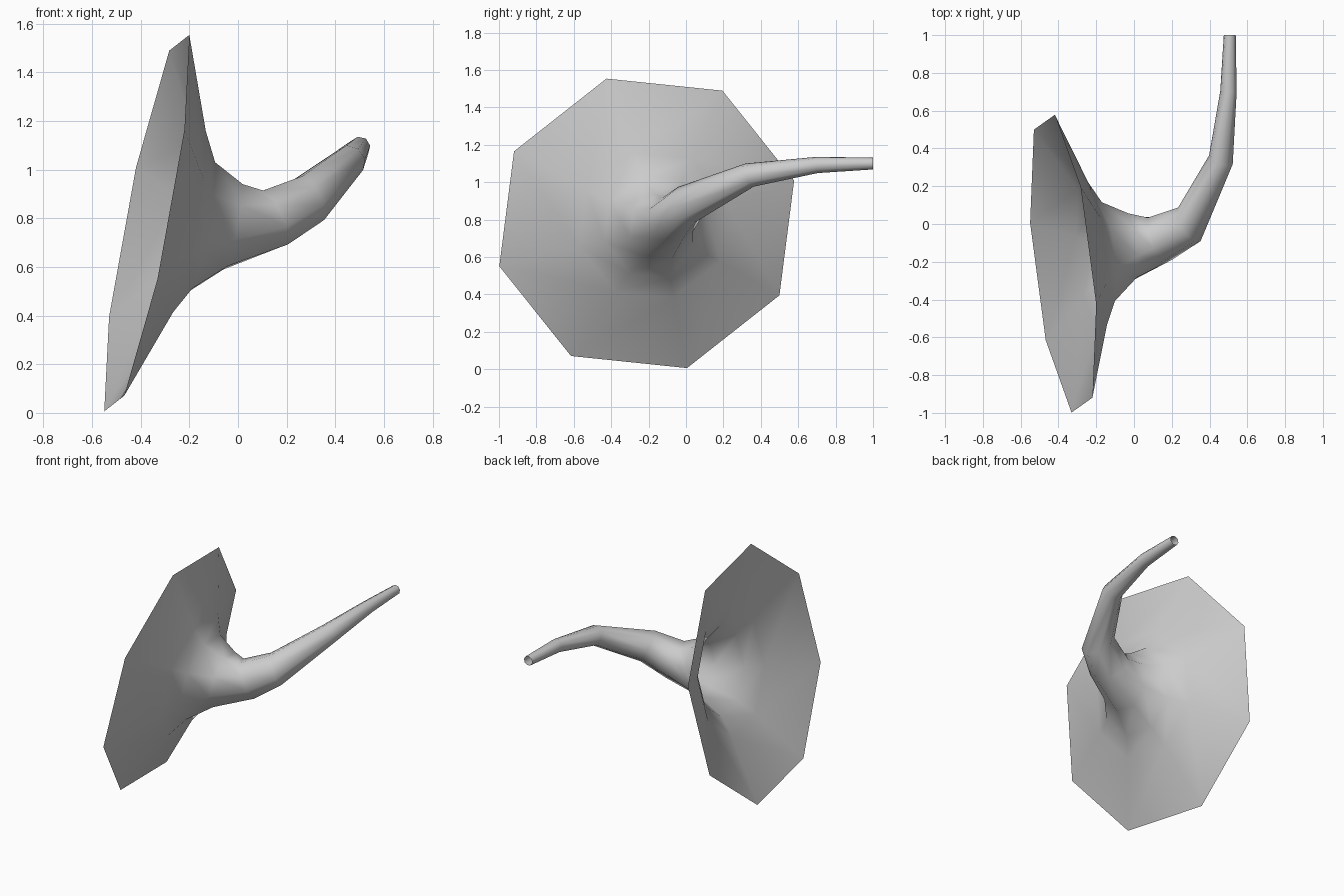
import bpy
import bmesh
from math import cos, sin, tau
from mathutils import Vector

if "Cube" in bpy.data.objects:
    bpy.data.objects.remove(bpy.data.objects["Cube"])

SIDES = 8

# Horn stations from bell rim to mouthpiece: centre, axis, radius
BELL_AXIS = (0.976, 0.110, -0.190)
stations = [
    ((-0.375, -0.210, 0.780), BELL_AXIS, 0.822),
    ((-0.220, -0.175, 0.770), BELL_AXIS, 0.412),
    ((-0.155, -0.160, 0.760), BELL_AXIS, 0.287),
    ((-0.020, -0.122, 0.765), BELL_AXIS, 0.186),
    ((0.137, -0.078, 0.797), (0.84, 0.37, 0.40), 0.132),
    ((0.293, -0.002, 0.877), (0.80, 0.44, 0.41), 0.109),
    ((0.460, 0.340, 1.038), (0.29, 0.87, 0.38), 0.067),
    ((0.500, 0.700, 1.092), (0.05, 1.00, 0.08), 0.044),
    ((0.507, 1.000, 1.100), (0.00, 1.00, 0.00), 0.032),
]

bm = bmesh.new()
rings = []
u = Vector((0.175, -0.215, 0.7725))  # direction of the first rim corner
previous = Vector(BELL_AXIS).normalized()
for centre, axis, radius in stations:
    axis = Vector(axis).normalized()
    # Carry the cross-section along the bend without twisting it
    u = previous.rotation_difference(axis) @ u
    u = (u - axis * u.dot(axis)).normalized()
    v = axis.cross(u)
    previous = axis
    rings.append([
        bm.verts.new(Vector(centre) + radius * (u * cos(tau * i / SIDES) + v * sin(tau * i / SIDES)))
        for i in range(SIDES)
    ])

# Open tube walls between neighbouring rings
for a, b in zip(rings, rings[1:]):
    for i in range(SIDES):
        j = (i + 1) % SIDES
        face = bm.faces.new((a[i], a[j], b[j], b[i]))
        face.smooth = True

mesh = bpy.data.meshes.new("horn")
bm.to_mesh(mesh)
bm.free()
horn = bpy.data.objects.new("horn", mesh)
bpy.context.collection.objects.link(horn)
